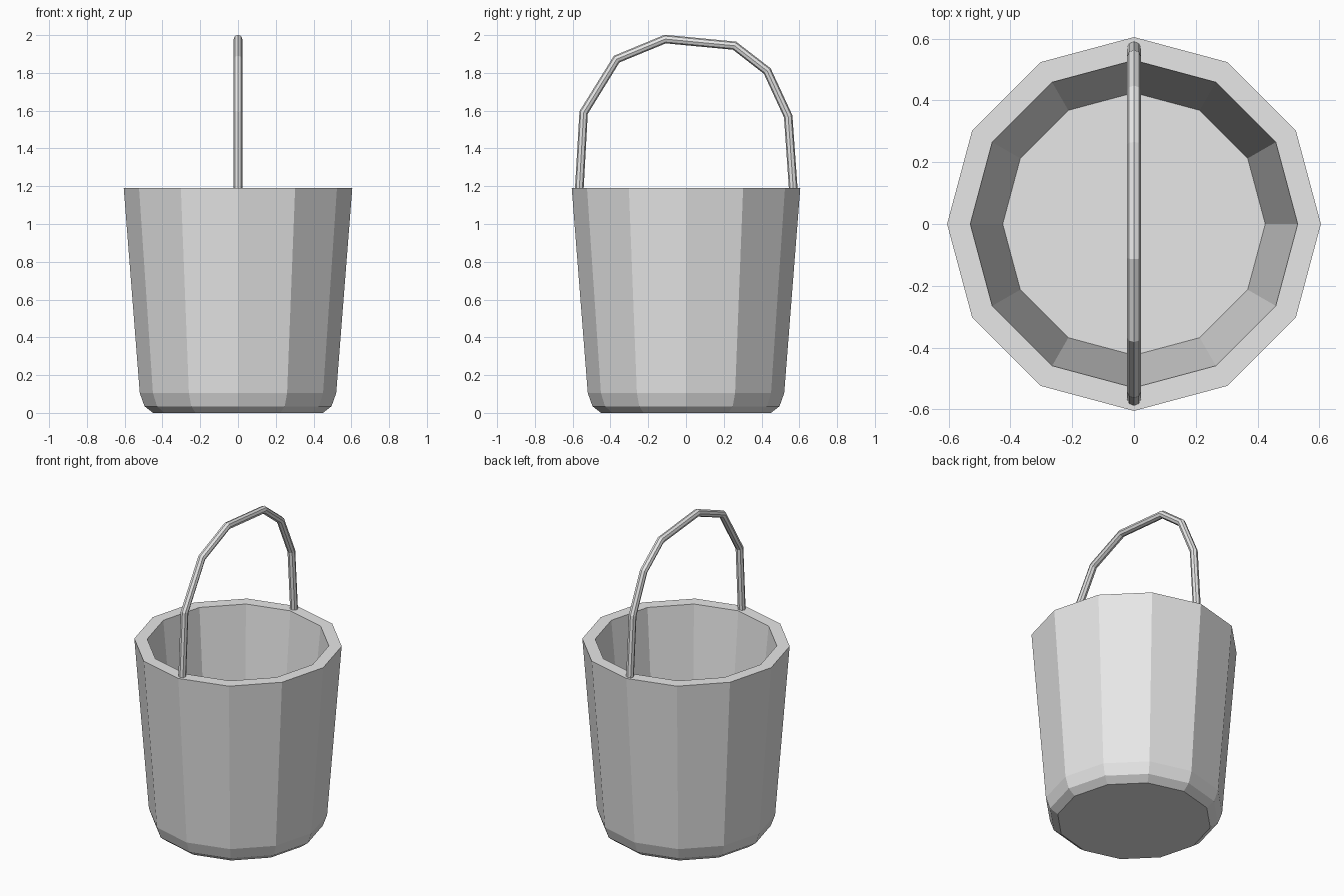
import bpy
import bmesh
from math import cos, sin, pi

cube = bpy.data.objects.get("Cube")
if cube:
    bpy.data.objects.remove(cube, do_unlink=True)

SIDES = 12


def make_material(name, colour):
    mat = bpy.data.materials.new(name)
    mat.use_nodes = True
    mat.diffuse_color = colour
    mat.node_tree.nodes["Principled BSDF"].inputs["Base Color"].default_value = colour
    return mat


def lathe(name, profile, mat):
    """Spin a closed (radius, height) profile into a faceted vessel."""
    bm = bmesh.new()
    rings = [[bm.verts.new((r * cos(2 * pi * i / SIDES), r * sin(2 * pi * i / SIDES), z))
              for i in range(SIDES)] for r, z in profile]
    for low, high in zip(rings, rings[1:]):
        for i in range(SIDES):
            j = (i + 1) % SIDES
            bm.faces.new((low[i], low[j], high[j], high[i]))
    bm.faces.new(rings[0])
    bm.faces.new(rings[-1])
    bmesh.ops.recalc_face_normals(bm, faces=bm.faces)
    mesh = bpy.data.meshes.new(name)
    bm.to_mesh(mesh)
    bm.free()
    mesh.materials.append(mat)
    obj = bpy.data.objects.new(name, mesh)
    bpy.context.collection.objects.link(obj)
    return obj


def tube(name, path, radius, mat):
    """Sweep an eight-sided tube along a path in the side plane."""
    curve = bpy.data.curves.new(name, "CURVE")
    curve.dimensions = "3D"
    curve.bevel_depth = radius
    curve.bevel_resolution = 2
    curve.use_fill_caps = True
    spline = curve.splines.new("POLY")
    spline.points.add(len(path) - 1)
    for point, (y, z) in zip(spline.points, path):
        point.co = (0, y, z, 1)
    spline.use_smooth = False
    curve.materials.append(mat)
    obj = bpy.data.objects.new(name, curve)
    bpy.context.collection.objects.link(obj)
    # Turn the curve into a mesh
    bpy.ops.object.select_all(action="DESELECT")
    obj.select_set(True)
    bpy.context.view_layer.objects.active = obj
    bpy.ops.object.convert(target="MESH")
    return obj


grey = make_material("plain grey", (0.8, 0.8, 0.8, 1))

# Tapered body: base, rounded foot, outer wall, flat rim, inner wall, floor
lathe("bucket_body", [(0.45, 0), (0.495, 0.035), (0.52, 0.105), (0.605, 1.19),
                      (0.53, 1.19), (0.425, 0.09)], grey)

# Uneven bail handle rising from the rim
tube("handle", [(-0.565, 1.185), (-0.542, 1.59), (-0.367, 1.873), (-0.11, 1.979),
                (0.257, 1.944), (0.43, 1.81), (0.541, 1.57), (0.568, 1.185)], 0.023, grey)
